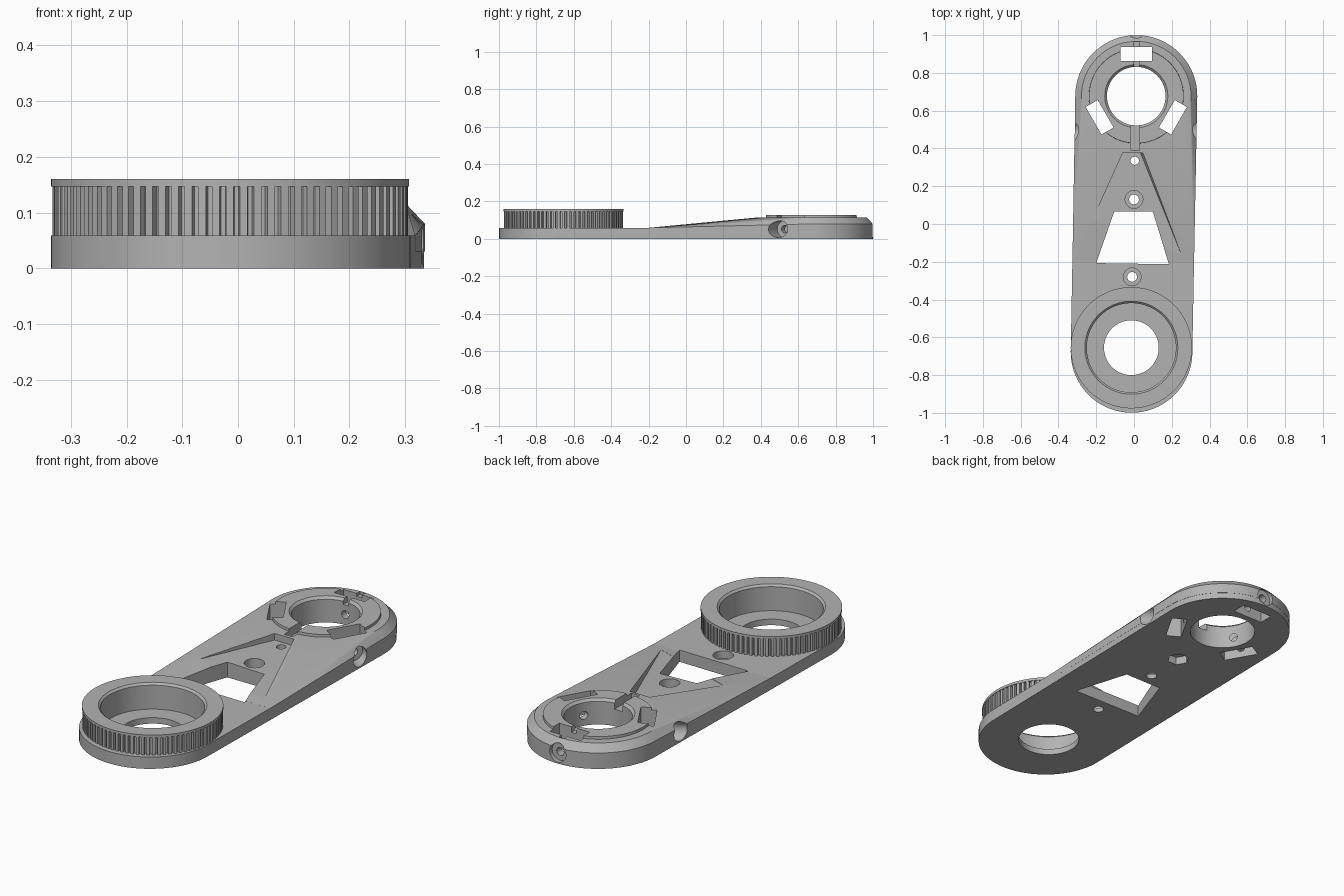
import bpy, bmesh
from math import sin, cos, pi, radians
from mathutils import Matrix, Vector

if "Cube" in bpy.data.objects:
    bpy.data.objects.remove(bpy.data.objects["Cube"])

grey = bpy.data.materials.new("plain grey")
grey.use_nodes = True
grey.diffuse_color = (0.45, 0.45, 0.45, 1)
grey.node_tree.nodes["Principled BSDF"].inputs["Base Color"].default_value = (0.45, 0.45, 0.45, 1)

LOW = (-0.013, -0.677)      # centre of the pulley end
HIGH = (0.012, 0.677)       # centre of the hub end
AXLE = (-0.014, -0.655)     # centre of the pulley
R = 0.322
SEG = 96


def disc(centre, r, z, n=SEG):
    return [(centre[0] + r * cos(2 * pi * i / n), centre[1] + r * sin(2 * pi * i / n), z) for i in range(n)]


def finish(name, bm):
    bmesh.ops.recalc_face_normals(bm, faces=bm.faces)
    mesh = bpy.data.meshes.new(name)
    bm.to_mesh(mesh)
    bm.free()
    mesh.materials.append(grey)
    obj = bpy.data.objects.new(name, mesh)
    bpy.context.collection.objects.link(obj)
    return obj


def hull(name, points, matrix=None):
    """Convex solid around a set of points."""
    bm = bmesh.new()
    for p in points:
        bm.verts.new(matrix @ Vector(p) if matrix else p)
    result = bmesh.ops.convex_hull(bm, input=bm.verts)
    loose = [v for v in bm.verts if not v.link_faces]
    bmesh.ops.delete(bm, geom=loose, context='VERTS')
    bmesh.ops.dissolve_limit(bm, angle_limit=0.002, verts=bm.verts, edges=bm.edges)
    return finish(name, bm)


def cyl(name, centre, r0, z0, z1, r1=None, n=SEG, matrix=None):
    return hull(name, disc(centre, r0, z0, n) + disc(centre, r1 or r0, z1, n), matrix)


def box(name, x0, x1, y0, y1, z0, z1, matrix=None):
    return hull(name, [(x, y, z) for x in (x0, x1) for y in (y0, y1) for z in (z0, z1)], matrix)


def combine(target, tool, operation='DIFFERENCE'):
    mod = target.modifiers.new("shape", 'BOOLEAN')
    mod.operation = operation
    mod.solver = 'EXACT'
    mod.object = tool
    bpy.context.view_layer.objects.active = target
    bpy.ops.object.modifier_apply(modifier=mod.name)
    bpy.data.objects.remove(tool)


# Arm: flat slab, ramp rising to the chamfered hub end, raised hub ring
arm = hull("arm_body", [p for z in (0, 0.059) for p in disc(LOW, R, z) + disc(HIGH, R, z)])
ramp = hull("ramp", disc(HIGH, R + 0.001, 0.03) + disc(HIGH, R + 0.001, 0.08) + disc(HIGH, 0.29, 0.115)
            + [(x, -0.2, z) for x in (-0.326, 0.318) for z in (0.03, 0.0592)])
combine(arm, ramp, 'UNION')
combine(arm, cyl("hub_ring", HIGH, 0.255, 0.05, 0.128, 0.25), 'UNION')

# Triangular recess running down the ramp
recess = hull("recess", [(-0.06, 0.375, 0.08), (0.035, 0.375, 0.08), (-0.22, 0.02, 0.0786), (0.25, -0.16, 0.0625),
                         (-0.06, 0.375, 0.2), (0.08, 0.375, 0.2), (-0.22, 0.02, 0.2), (0.25, -0.16, 0.2)])
combine(arm, recess)

# Hub bore with a chamfered lip
combine(arm, cyl("bore", HIGH, 0.155, -0.1, 0.3))
combine(arm, cyl("lip", HIGH, 0.153, 0.114, 0.134, 0.173))

# Trapezoid window
combine(arm, hull("window", [(x, y, z) for x, y in ((-0.105, 0.065), (0.1, 0.065), (0.185, -0.213), (-0.2, -0.207))
                             for z in (-0.1, 0.3)]))

# Counterbored screw holes, and a hole with a hexagonal nut pocket underneath
for spot in ((0.0, 0.13), (-0.01, -0.28)):
    combine(arm, cyl("screw_hole", spot, 0.026, -0.1, 0.3, n=32))
    combine(arm, cyl("counterbore", spot, 0.047, 0.022, 0.3, n=32))
combine(arm, cyl("nut_hole", (0.004, 0.335), 0.022, -0.1, 0.3, n=32))
combine(arm, cyl("nut_pocket", (0.004, 0.335), 0.052, -0.1, 0.04, n=6))

# Three slots around the hub, each with a radial screw hole from the rim
for degrees in (90, 210, 330):
    turn = Matrix.Translation((*HIGH, 0)) @ Matrix.Rotation(radians(degrees), 4, 'Z')
    combine(arm, box("slot", 0.187, 0.261, -0.084, 0.084, -0.1, 0.3, turn))
    radial = turn @ Matrix.Translation((0, 0, 0.052)) @ Matrix.Rotation(pi / 2, 4, 'Y')
    combine(arm, cyl("rim_counterbore", (0, 0), 0.045, 0.3, 0.4, n=32, matrix=radial))
    combine(arm, cyl("rim_hole", (0, 0), 0.02, 0.1, 0.4, n=24, matrix=radial))

# Channels across the hub ring
combine(arm, box("back_channel", 0.0, 0.03, 0.8, 0.965, 0.1, 0.3))
combine(arm, box("front_channel", -0.017, 0.03, 0.39, 0.56, 0.085, 0.3))

# Pulley end: wide recess with a smaller through hole
combine(arm, cyl("pulley_recess", AXLE, 0.236, 0.03, 0.3))
combine(arm, cyl("pulley_hole", AXLE, 0.145, -0.1, 0.3))

# Toothed pulley, outline extruded upwards
TEETH = 80
bm = bmesh.new()
outline = []
for i in range(TEETH):
    for part, r in ((-0.3, 0.319), (0.25, 0.319), (0.32, 0.305), (0.63, 0.305)):
        a = 2 * pi * (i + part) / TEETH
        outline.append(bm.verts.new((AXLE[0] + r * cos(a), AXLE[1] + r * sin(a), 0.058)))
cap = bm.faces.new(outline)
top = bmesh.ops.extrude_face_region(bm, geom=[cap])["geom"]
bmesh.ops.translate(bm, vec=(0, 0, 0.091), verts=[g for g in top if isinstance(g, bmesh.types.BMVert)])
pulley = finish("toothed_pulley", bm)
combine(pulley, cyl("flange", AXLE, R - 0.001, 0.147, 0.16), 'UNION')
combine(pulley, cyl("pulley_bore", AXLE, 0.236, -0.1, 0.3))
combine(pulley, cyl("pulley_lip", AXLE, 0.234, 0.148, 0.168, 0.254))

# Smooth the round walls, keep the edges crisp
for obj in (arm, pulley):
    bpy.ops.object.select_all(action='DESELECT')
    obj.select_set(True)
    bpy.context.view_layer.objects.active = obj
    bpy.ops.object.shade_smooth_by_angle(angle=radians(25))
